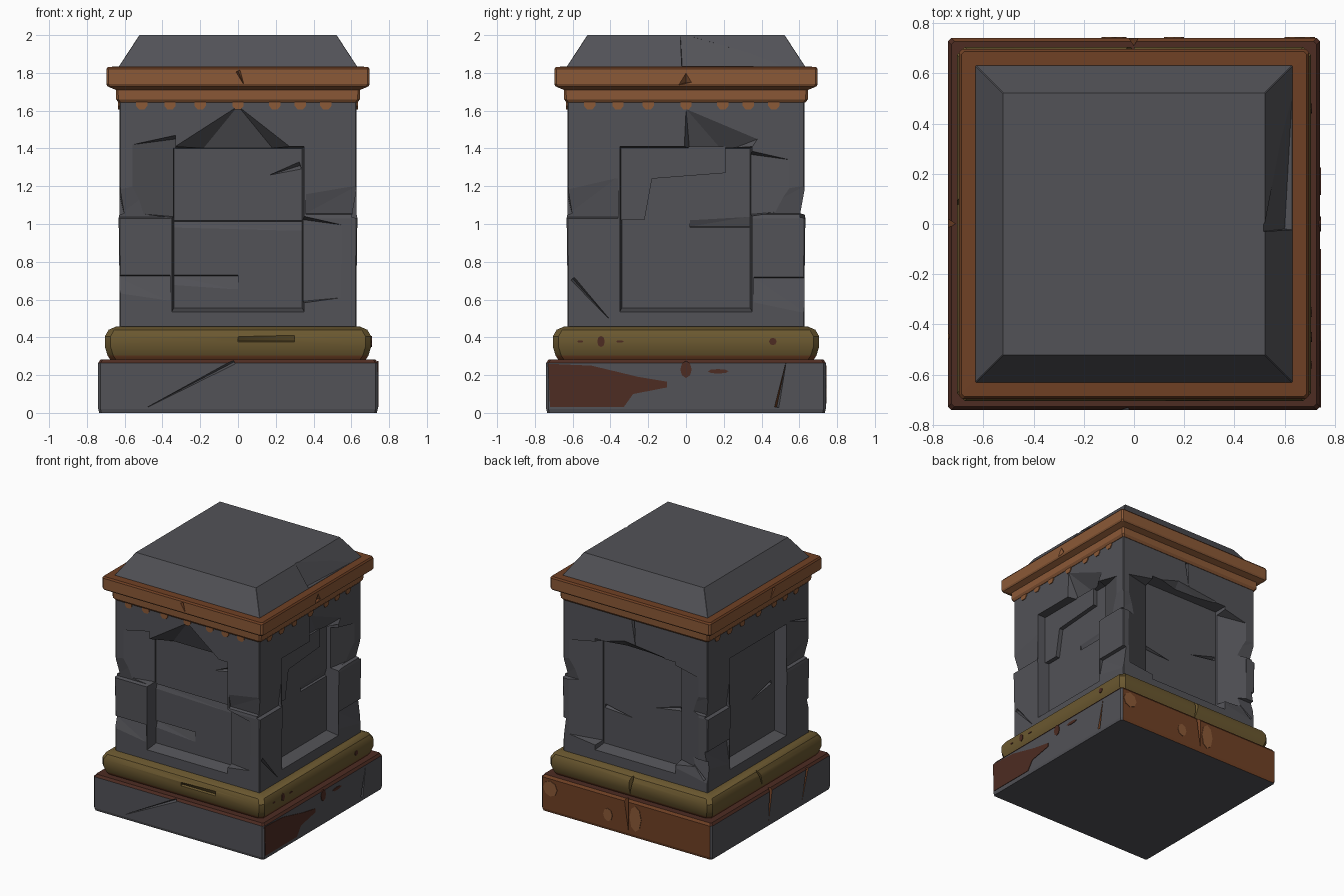
import bpy
import bmesh
from math import radians, pi, cos, sin
from mathutils import Matrix, Vector

cube = bpy.data.objects.get("Cube")
if cube:
    bpy.data.objects.remove(cube, do_unlink=True)

FRONT, RIGHT, BACK, LEFT = range(4)


def material(name, r, g, b):
    m = bpy.data.materials.new(name)
    m.use_nodes = True
    m.diffuse_color = (r, g, b, 1)
    m.node_tree.nodes["Principled BSDF"].inputs["Base Color"].default_value = (r, g, b, 1)
    return m


STONE = material("grey stone", .085, .085, .096)
COPPER = material("copper orange", .26, .1, .038)
RUST = material("rust brown", .16, .052, .018)
DARK = material("dark rust", .075, .025, .016)
OLIVE = material("olive brass", .145, .097, .029)


def at(side, u, h, z):
    """Point u along a side, h out from the centre, z up."""
    return Matrix.Rotation(side * pi / 2, 3, 'Z') @ Vector((u, -h, z))


def make(name, bm, *mats):
    mesh = bpy.data.meshes.new(name)
    bmesh.ops.recalc_face_normals(bm, faces=bm.faces[:])
    bm.to_mesh(mesh)
    bm.free()
    obj = bpy.data.objects.new(name, mesh)
    bpy.context.collection.objects.link(obj)
    for m in mats:
        mesh.materials.append(m)
    return obj


def square_loft(name, profile, chamfer, *mats):
    """Stack chamfered squares given as (half width, z)."""
    bm = bmesh.new()
    rings = [[bm.verts.new(at(s, e * (h - chamfer), h, z)) for s in range(4) for e in (-1, 1)]
             for h, z in profile]
    for a, b in zip(rings, rings[1:]):
        for i in range(8):
            j = (i + 1) % 8
            bm.faces.new((a[i], a[j], b[j], b[i]))
    bm.faces.new(rings[0][::-1])
    bm.faces.new(rings[-1])
    return make(name, bm, *mats)


def hull(points):
    bm = bmesh.new()
    for p in points:
        bm.verts.new(p)
    bmesh.ops.convex_hull(bm, input=bm.verts[:])
    bmesh.ops.delete(bm, geom=[v for v in bm.verts if not v.link_faces], context='VERTS')
    obj = make("cutter", bm)
    obj.hide_render = True
    return obj


def chip(side, h, outline, deep):
    """Cutter with an outline on the surface and points sunk by a depth."""
    pts = [at(side, u, h + o, z) for u, z in outline for o in (.001, .07)]
    return hull(pts + [at(side, u, h - d, z) for u, z, d in deep])


def ledge(side, h, u0, u1, z, dz, depth=.025):
    """Sharp step at height z that slopes back out over dz."""
    s = .006 if dz > 0 else -.006
    return chip(side, h, [(u0, z), (u1, z), (u1, z + dz), (u0, z + dz * .7)],
                [(u0, z + s, depth), (u1, z + s, depth)])


def slope(side, u_in, u_out, z0, z1, depth=.09):
    """Pier face worn down towards the panel."""
    return chip(side, H, [(u_in, z0), (u_in, z1), (u_out, z0 + .03), (u_out, z1 - .05)],
                [(u_in, z0 + .01, depth), (u_in, z1 - .02, depth)])


def crack(side, h, u0, z0, u1, z1, width=.012, depth=.03):
    n = Vector((z0 - z1, u1 - u0)).normalized() * width
    return chip(side, h, [(u0 + n.x, z0 + n.y), (u0 - n.x, z0 - n.y), (u1, z1)],
                [(u0, z0, depth), (u1, z1, depth * .3)])


def carve(obj, cutters):
    """Cut one at a time, passing over any cut that leaves nothing."""
    mats = list(obj.data.materials)
    for c in cutters:
        mod = obj.modifiers.new("cut", 'BOOLEAN')
        mod.object = c
        mod.solver = 'EXACT'
        dg = bpy.context.evaluated_depsgraph_get()
        mesh = bpy.data.meshes.new_from_object(obj.evaluated_get(dg))
        obj.modifiers.clear()
        if len(mesh.polygons) > 6:
            obj.data = mesh
        bpy.data.objects.remove(c, do_unlink=True)
    obj.data.materials.clear()
    for m in mats:
        obj.data.materials.append(m)


def paint(obj, rule):
    for p in obj.data.polygons:
        p.material_index = rule(p.center, p.normal)


def plate(name, side, h, outline, mat, thick=.006):
    bm = bmesh.new()
    back = [bm.verts.new(at(side, u, h - .003, z)) for u, z in outline]
    face = [bm.verts.new(at(side, u, h + thick, z)) for u, z in outline]
    bm.faces.new(back[::-1])
    bm.faces.new(face)
    for i in range(len(outline)):
        j = (i + 1) % len(outline)
        bm.faces.new((back[i], back[j], face[j], face[i]))
    return make(name, bm, mat)


def blob(u, z, w, t):
    return [(u + w * cos(a * pi / 4), z + t * sin(a * pi / 4)) for a in range(8)]


# Plinth, rusted all over at the back and along its top
plinth = square_loft("plinth", [(.735, 0), (.74, .02), (.74, .265), (.727, .283)], .012,
                     STONE, RUST, DARK)
carve(plinth, [
    crack(FRONT, .74, -.02, .27, -.48, .03),
    crack(RIGHT, .74, .48, .03, .53, .27),
    crack(BACK, .74, 0, .29, .02, .02, .02),
    crack(LEFT, .74, 0, .29, -.03, .04, .018),
    crack(LEFT, .74, .45, .27, .38, .03),
])
paint(plinth, lambda c, n: 1 if n.y > .75 or (c.y > .7 and abs(c.x) < .1 and abs(n.z) < .5)
      else 2 if n.z > .3 and c.z > .25 else 0)

# Rounded brass moulding, stained along its foot
moulding = square_loft("base_moulding", [(.672, .275), (.682, .29), (.69, .303), (.705, .35),
                                         (.705, .405), (.685, .44), (.645, .457)], .03,
                       OLIVE, RUST)
carve(moulding, [
    ledge(FRONT, .704, 0, .3, .375, .04, .015),
    crack(BACK, .70, .02, .46, 0, .3, .02),
    crack(LEFT, .70, -.1, .45, -.05, .3),
])
paint(moulding, lambda c, n: 1 if c.z < .305 else 0)

# Stone shaft with a sunken panel on each side
H, P = .628, .53
body = square_loft("shaft", [(H, .44), (H, .73), (.632, 1.03), (H, 1.05), (H, 1.66)], .006, STONE)
cuts = [chip(s, H, [(-.35, .535), (.35, .535), (.35, 1.41), (-.35, 1.41)],
             [(-.34, .555, .098), (.34, .555, .098), (.34, 1.4, .098), (-.34, 1.4, .098)])
        for s in range(4)]
# Broken stone above the panels and piers worn down beside them
cuts += [
    chip(FRONT, H, [(-.35, 1.4), (0, 1.625), (.22, 1.43), (.3, 1.39)],
         [(-.2, 1.38, .095), (0, 1.38, .095), (.2, 1.38, .095)]),
    chip(RIGHT, H, [(-.01, 1.4), (0, 1.61), (.38, 1.45), (.34, 1.39)],
         [(.02, 1.38, .09), (.2, 1.38, .09)]),
    chip(BACK, H, [(-.3, 1.4), (-.1, 1.46), (.25, 1.42), (.3, 1.39)],
         [(-.1, 1.38, .06), (.2, 1.38, .05)]),
    slope(FRONT, -.33, -.56, 1.028, 1.47),
    slope(FRONT, .33, .55, .58, 1.045, .06),
    slope(BACK, -.33, -.58, .57, 1.39),
    slope(BACK, .33, .55, .6, 1.39),
    slope(RIGHT, .33, .55, 1.04, 1.39, .07),
]
# Worn courses and cracks on the corner piers
for side in range(4):
    cuts += [ledge(side, H, -.645, -.36, 1.03, .22), ledge(side, H, .36, .645, 1.05, .16)]
cuts += [
    ledge(FRONT, H, -.645, -.36, .73, -.14),
    ledge(RIGHT, H, .36, .645, .72, -.2),
    ledge(BACK, H, .36, .645, .7, -.18),
    ledge(LEFT, H, -.645, -.36, .78, -.2),
    crack(RIGHT, H, -.6, .71, -.4, .49),
    crack(BACK, H, -.02, 1.64, 0, 1.44),
    crack(BACK, H, .6, .55, .38, .75),
    crack(LEFT, H, .6, 1.35, .38, 1.42),
    # Breaks in the panel faces
    ledge(FRONT, P, -.34, 0, .73, -.08, .015),
    ledge(FRONT, P, -.34, .34, 1.02, -.06, .01),
    crack(FRONT, P, .33, 1.31, .17, 1.26, .02),
    ledge(RIGHT, P, .02, .34, .98, .06, .015),
    crack(BACK, P, .33, 1.0, .1, .95, .015),
    crack(BACK, P, -.33, .85, -.1, .82, .015),
    crack(LEFT, P, .3, .95, .05, .9, .015),
]
carve(body, cuts)

# Unbroken outer layer left in one panel
plate("panel_remnant", RIGHT, .535, [(-.35, 1.02), (-.22, 1.02), (-.18, 1.24), (.21, 1.27),
                                     (.21, 1.41), (-.35, 1.41)], STONE, .03)

# Two-step copper cornice
cornice = square_loft("cornice", [(.632, 1.642), (.645, 1.66), (.647, 1.71), (.69, 1.728),
                                  (.697, 1.74), (.697, 1.82), (.688, 1.832), (.6, 1.834)],
                      .012, COPPER, RUST)
carve(cornice, [
    chip(RIGHT, .697, [(-.04, 1.735), (.03, 1.75), (0, 1.8)], [(0, 1.75, .03)]),
    crack(FRONT, .697, 0, 1.81, .03, 1.74),
    crack(BACK, .697, 0, 1.81, -.03, 1.74, .02),
    crack(LEFT, .697, .1, 1.81, .05, 1.74),
])
paint(cornice, lambda c, n: 1 if n.z > .3 else 0)

# Copper stains running down from the cornice
for side in (FRONT, RIGHT, LEFT):
    for u in (-.51, -.36, -.2, 0, .195, .33, .465):
        plate("stain_drip", side, H, [(u - .03, 1.65), (u - .03, 1.625), (u - .015, 1.607),
                                      (u + .015, 1.607), (u + .03, 1.625), (u + .03, 1.65)], COPPER)

# Sloped stone cap with a broken slope
cap = square_loft("cap", [(.632, 1.825), (.63, 1.835), (.522, 2)], .002, STONE)
carve(cap, [hull([at(RIGHT, *p) for p in (
    (-.03, .51, 2.01), (-.02, .6, 1.836), (.57, .633, 1.836),
    (-.03, .7, 1.836), (-.03, .7, 2.01), (.57, .7, 1.84))])])

# Rust patches on the plinth and moulding
plate("rust_patch", RIGHT, .74, [(-.73, .26), (-.5, .25), (-.25, .19), (-.1, .165), (-.1, .135),
                                 (-.28, .1), (-.33, .03), (-.72, .03)], DARK, .004)
plate("rust_run", RIGHT, .74, blob(0, .23, .03, .045), DARK, .004)
plate("rust_spot", RIGHT, .74, blob(.17, .22, .055, .012), DARK, .004)
for u, w, t in ((-.45, .02, .03), (.46, .02, .02), (-.56, .015, .006), (-.35, .02, .006)):
    plate("moulding_spot", RIGHT, .705, blob(u, .378, w, t), DARK, .004)
for u, z, w, t in ((-.66, .19, .06, .06), (-.16, .12, .04, .05), (.08, .15, .05, .1)):
    plate("copper_patch", BACK, .74, blob(u, z, w, t), COPPER, .004)

# Soft shading on the rounded moulding only
bpy.ops.object.select_all(action='DESELECT')
moulding.select_set(True)
bpy.context.view_layer.objects.active = moulding
bpy.ops.object.shade_smooth_by_angle(angle=radians(35))
